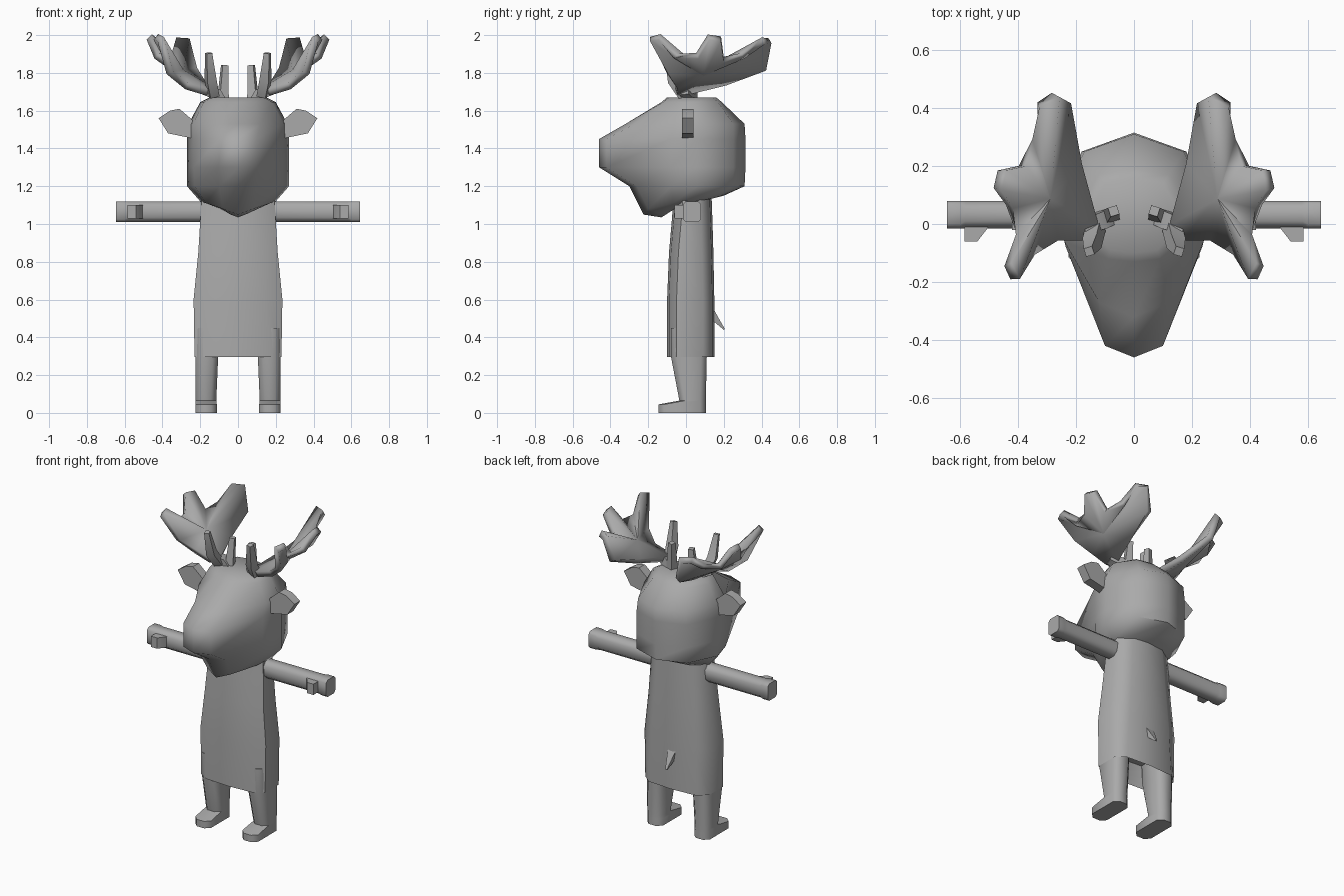
import bpy, bmesh
from mathutils import Vector
from math import radians

cube = bpy.data.objects.get("Cube")
if cube:
    bpy.data.objects.remove(cube)

grey = bpy.data.materials.new("plain grey")
grey.use_nodes = True
colour = (0.4, 0.4, 0.4, 1)
grey.diffuse_color = colour
grey.node_tree.nodes["Principled BSDF"].inputs["Base Color"].default_value = colour


def finish(name, bm, mirror=False, thick=0, angle=60):
    bmesh.ops.recalc_face_normals(bm, faces=bm.faces)
    me = bpy.data.meshes.new(name)
    bm.to_mesh(me)
    bm.free()
    me.materials.append(grey)
    ob = bpy.data.objects.new(name, me)
    bpy.context.collection.objects.link(ob)
    if thick:
        mod = ob.modifiers.new("thickness", 'SOLIDIFY')
        mod.thickness, mod.offset = thick, 0
    if mirror:
        ob.modifiers.new("mirror", 'MIRROR')
    bpy.ops.object.select_all(action='DESELECT')
    ob.select_set(True)
    bpy.context.view_layer.objects.active = ob
    bpy.ops.object.shade_smooth_by_angle(angle=radians(angle))
    return ob


def loft(name, rings, mirror=False, angle=60):
    """Skin a list of equal-length rings and cap both ends."""
    bm = bmesh.new()
    vs = [[bm.verts.new(p) for p in r] for r in rings]
    n = len(vs[0])
    for a, b in zip(vs, vs[1:]):
        for i in range(n):
            j = (i + 1) % n
            bm.faces.new((a[i], a[j], b[j], b[i]))
    bm.faces.new(vs[0])
    bm.faces.new(vs[-1])
    return finish(name, bm, mirror, angle=angle)


def chamfered(a0, a1, b0, b1, c):
    """Rectangle with cut corners, as 2D points."""
    return [(a0 + c, b0), (a1 - c, b0), (a1, b0 + c), (a1, b1 - c),
            (a1 - c, b1), (a0 + c, b1), (a0, b1 - c), (a0, b0 + c)]


def symmetric(half):
    """Close a half ring whose first and last points lie on the centre plane."""
    return half + [(-x, y, z) for x, y, z in half[-2:0:-1]]


def prong(name, path, radii):
    """Tapered four-sided stick along a path."""
    rings = []
    for i, (p, r) in enumerate(zip(path, radii)):
        p = Vector(p)
        d = Vector(path[min(i + 1, len(path) - 1)]) - Vector(path[max(i - 1, 0)])
        u = d.cross(Vector((0.3, 1, 0.1))).normalized() * r
        v = d.cross(u).normalized() * r
        rings.append([p + u + v, p - u + v, p - u - v, p + u - v])
    return loft(name, rings, True)


# Body: long tunic with an open hem
body = []
for z, w, p, yf, yb in [(0.42, 0.2, 0.14, -0.06, 0.1), (0.295, 0.23, 0.17, -0.1, 0.15),
                        (0.6, 0.235, 0.15, -0.1, 0.15), (0.85, 0.21, 0.13, -0.09, 0.145),
                        (1.02, 0.2, 0.12, -0.075, 0.14), (1.16, 0.19, 0.11, -0.065, 0.135)]:
    body.append(symmetric([(0, yb, z), (p, yb - 0.01, z), (w, yb - 0.06, z),
                           (w, yf + 0.05, z), (p, yf + 0.01, z), (0, yf, z)]))
loft("body", body)

# Head: each level lists back, back corner, side, cheek, snout corner, snout
levels = [
    (1.67, [(0, .16), (.1, .14), (.15, .05), (.14, -.03), (.08, -.09), (0, -.1)]),
    (1.645, [(0, .19), (.12, .17), (.2, .05), (.18, -.04), (.09, -.12), (0, -.13)]),
    (1.53, [(0, .31), (.17, .25), (.262, .06), (.24, -.06), (.12, -.27), (0, -.32)]),
    (1.45, [(0, .315), (.18, .25), (.27, .06), (.235, -.08), (.1, -.42), (0, -.46)]),
    (1.3, [(0, .315), (.18, .25), (.27, .06), (.235, -.08), (.1, -.42), (0, -.46)]),
    (1.2, [(0, .31), (.18, .25), (.27, .06), (.23, -.08), (.1, -.26), (0, -.3)]),
]
head = [symmetric([(x, y, z) for x, y in pts]) for z, pts in levels]
head.append(symmetric([(0, .2, 1.15), (.12, .16, 1.14), (.2, .05, 1.12),
                       (.17, -.07, 1.11), (.08, -.2, 1.08), (0, -.225, 1.05)]))
head.append(symmetric([(0, .05, 1.12), (.05, .04, 1.12), (.1, 0, 1.1),
                       (.09, -.06, 1.08), (.04, -.12, 1.05), (0, -.13, 1.035)]))
loft("head", head)

# Ears
ear = [(.24, 1.55), (.31, 1.61), (.36, 1.6), (.42, 1.56), (.37, 1.48), (.25, 1.455)]
loft("ears", [[(x, y, z) for x, z in ear] for y in (-0.02, 0.04)], True, 30)

# Arms, hands and thumbs
loft("arms", [[(x, y, z) for y, z in chamfered(-0.015, 0.08, 1.01, 1.12, c)]
              for x, c in [(0.1, .025), (0.58, .025), (0.6, .015), (0.645, .015)]], True)
thumb = [(.5, .01), (.505, -.015), (.54, -.06), (.585, -.06), (.585, .01)]
loft("thumbs", [[(x, y, z) for x, y in thumb] for z in (1.03, 1.1)], True, 30)

# Legs with forward feet
loft("legs", [[(x, y, z) for x, y in chamfered(x0, .226, y0, y1, .03)]
              for z, x0, y0, y1 in [(0, .112, -.145, .105), (.045, .112, -.145, .105),
                                    (.065, .115, -.035, .105), (.3, .105, -.08, .11),
                                    (.45, .1, -.08, .11)]], True)

# Tail
loft("tail", [[(-.03, .14, .56), (.03, .14, .56), (.02, .14, .49), (-.02, .14, .49)],
              [(-.006, .205, .445), (.006, .205, .445), (.006, .2, .44), (-.006, .2, .44)]])

# Antler paddles: a fan of faces around a low centre
outline = [(.13, 0, 1.7), (.19, .21, 1.75), (.235, .42, 1.82), (.27, .445, 1.97),
           (.33, .41, 1.97), (.34, .3, 1.89), (.385, .2, 1.87), (.455, .185, 1.98),
           (.47, .12, 1.99), (.43, .06, 1.89), (.4, -.05, 1.89), (.435, -.14, 1.99),
           (.41, -.19, 1.98), (.36, -.1, 1.8), (.27, -.05, 1.73), (.17, -.05, 1.7)]
bm = bmesh.new()
rim = [bm.verts.new(p) for p in outline]
mid = bm.verts.new((.3, .09, 1.8))
for a, b in zip(rim, rim[1:] + rim[:1]):
    bm.faces.new((a, b, mid))
finish("antler_paddles", bm, True, 0.04)

# Antler stems and small prongs
prong("antler_stems", [(.09, .025, 1.64), (.12, .01, 1.69), (.18, -.01, 1.71)], [.03, .03, .025])
prong("inner_prongs", [(.08, .03, 1.65), (.07, .045, 1.84)], [.025, .016])
prong("front_prongs", [(.13, -.01, 1.68), (.145, -.065, 1.76), (.155, -.095, 1.905)],
      [.025, .026, .015])
